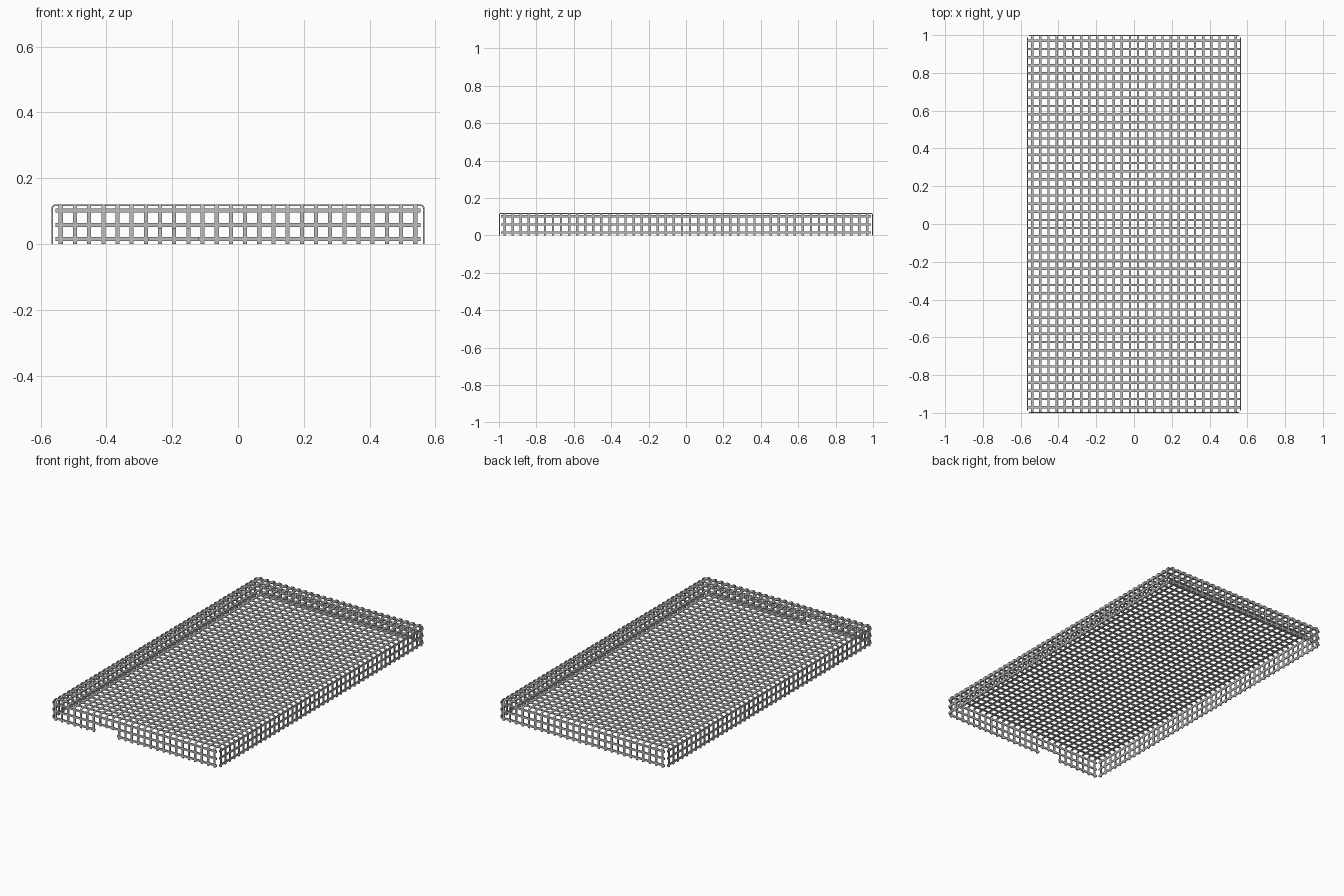
import bpy
import bmesh
import math

if "Cube" in bpy.data.objects:
    bpy.data.objects.remove(bpy.data.objects["Cube"], do_unlink=True)

# Main dimensions
PITCH = 0.0431
HALF_BAR = 0.0062
THICK = 0.005
HEIGHT = 0.12
HALF_X, HALF_Y = 0.567, 1.0
BARS_X, BARS_Y = 26, 46
BEND = 0.0095                      # bend radius of the sheet's middle
ARC = BEND * math.pi / 2
TOP = HEIGHT - THICK / 2
WALL = TOP - BEND                  # straight wall length below the bend
RAILS = [0.058 + k * PITCH for k in (-1, 0, 1)]
NOTCH_X = (-0.27, -0.122)
NOTCH_TOP = 0.046

START_X = HALF_X - THICK / 2 - BEND
START_Y = HALF_Y - THICK / 2 - BEND


def bar_centres(count, start):
    """Bar positions across the unfolded sheet, walls included."""
    flat = [(i - (count - 1) / 2) * PITCH for i in range(count)]
    wall = [start + ARC + WALL - z for z in RAILS]
    return flat + wall + [-w for w in wall]


def cut_lines(bars, start, extra):
    """Every line where the unfolded sheet is divided."""
    cuts = [b + s * HALF_BAR for b in bars for s in (-1, 1)]
    bends = [start + ARC * k / 4 for k in range(5)] + [start + ARC + WALL]
    cuts += bends + [-b for b in bends] + list(extra)
    result = []
    for c in sorted(cuts):
        if not result or c - result[-1] > 1e-5:
            result.append(c)
    return result


def fold(u, start):
    """Folded position and drop below the top for one sheet coordinate."""
    s = abs(u) - start
    if s <= 0:
        return u, 0.0
    a = min(s, ARC) / BEND
    out = start + BEND * math.sin(a)
    drop = BEND * (1 - math.cos(a)) + max(0.0, s - ARC)
    return math.copysign(out, u), drop


def on_bar(c, bars):
    return any(abs(c - b) < HALF_BAR for b in bars)


bars_x = bar_centres(BARS_X, START_X)
bars_y = bar_centres(BARS_Y, START_Y)
notch_v = -(START_Y + ARC + WALL - NOTCH_TOP)
us = cut_lines(bars_x, START_X, NOTCH_X)
vs = cut_lines(bars_y, START_Y, [notch_v])

# Perforated sheet folded down on four sides, corners left open
bm = bmesh.new()
verts = {}


def vert(i, j):
    if (i, j) not in verts:
        x, dx = fold(us[i], START_X)
        y, dy = fold(vs[j], START_Y)
        verts[i, j] = bm.verts.new((x, y, TOP - dx - dy))
    return verts[i, j]


for i in range(len(us) - 1):
    u = (us[i] + us[i + 1]) / 2
    bar_u = on_bar(u, bars_x)
    for j in range(len(vs) - 1):
        v = (vs[j] + vs[j + 1]) / 2
        corner = abs(u) > START_X and abs(v) > START_Y
        notch = NOTCH_X[0] < u < NOTCH_X[1] and v < notch_v
        if corner or notch or not (bar_u or on_bar(v, bars_y)):
            continue
        bm.faces.new((vert(i, j), vert(i + 1, j),
                      vert(i + 1, j + 1), vert(i, j + 1)))

mesh = bpy.data.meshes.new("mesh_cover")
bm.to_mesh(mesh)
bm.free()
cover = bpy.data.objects.new("mesh_cover", mesh)
bpy.context.collection.objects.link(cover)

# Sheet thickness
solid = cover.modifiers.new("thickness", 'SOLIDIFY')
solid.thickness = THICK
solid.offset = 0

# Grey metal
grey = bpy.data.materials.new("grey_metal")
grey.use_nodes = True
colour = (0.51, 0.49, 0.50, 1)
grey.diffuse_color = colour
grey.node_tree.nodes["Principled BSDF"].inputs["Base Color"].default_value = colour
mesh.materials.append(grey)

# Smooth bends, sharp edges
bpy.ops.object.select_all(action='DESELECT')
cover.select_set(True)
bpy.context.view_layer.objects.active = cover
bpy.ops.object.modifier_apply(modifier=solid.name)
bpy.ops.object.shade_smooth_by_angle(angle=math.radians(35))
